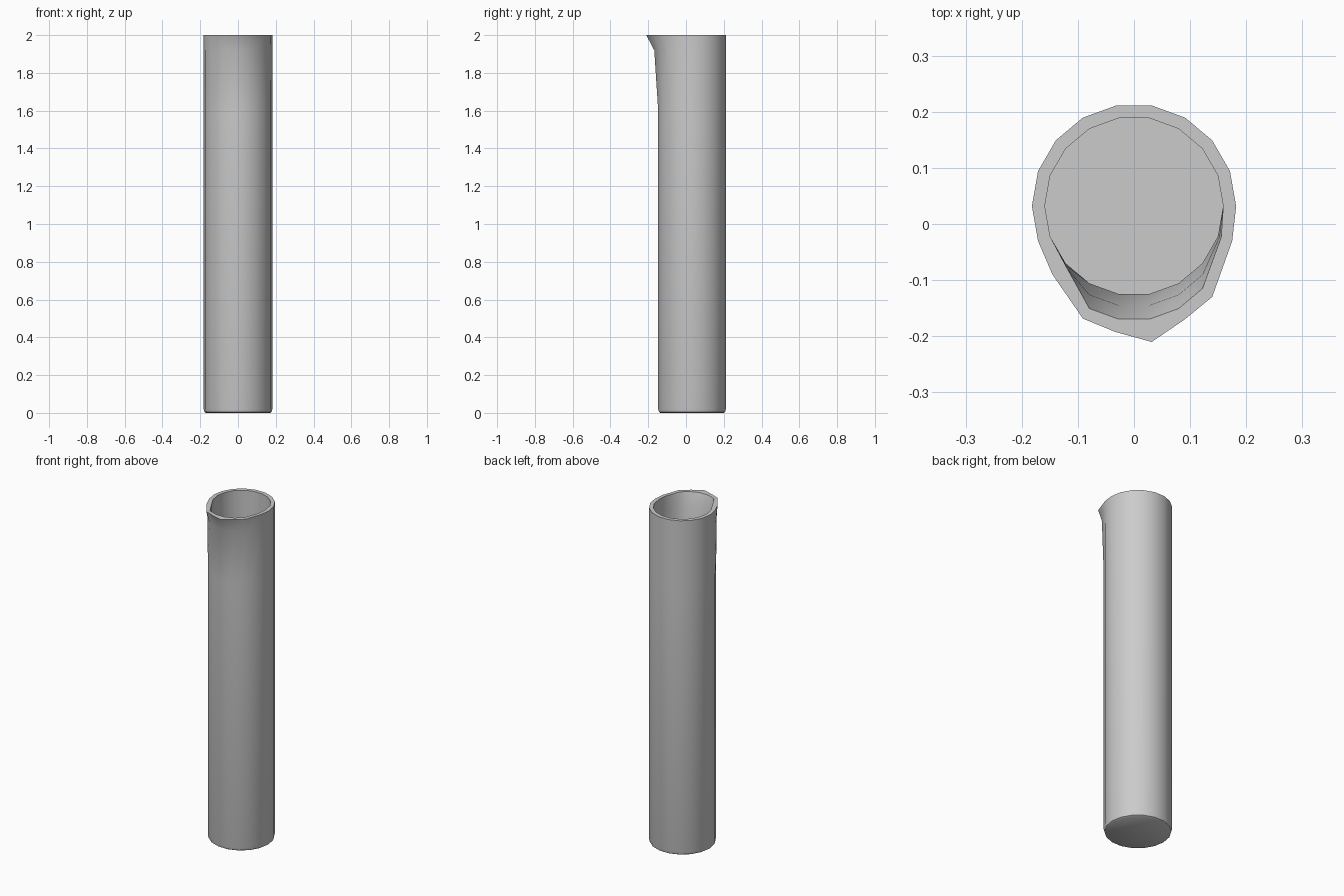
import bpy, bmesh, math

if "Cube" in bpy.data.objects:
    bpy.data.objects.remove(bpy.data.objects["Cube"])

SIDES = 18
CENTRE_Y = 0.032

# Spout displacement (dx, dy) per side index, counted from +x
OUTER_LIP = {11: (-0.006, -0.005), 12: (0.0, -0.043), 13: (-0.002, -0.045),
             14: (0.0, -0.063), 15: (0.0, -0.044), 16: (0.0, -0.045), 17: (0.004, 0.0)}
INNER_LIP = {11: (0.002, -0.008), 12: (0.0, -0.045), 13: (0.0, -0.045),
             14: (0.0, -0.045), 15: (0.0, -0.045), 16: (0.0, -0.045), 17: (0.006, -0.001)}

# Profile from outer base, up and over the rim, down to the inner floor:
# radius, height, spout offsets, spout strength
PROFILE = [
    (0.170, 0.0, {}, 0), (0.178, 0.005, {}, 0), (0.182, 0.02, {}, 0),
    (0.182, 1.6, {}, 0), (0.182, 1.92, OUTER_LIP, 0.33), (0.182, 2.0, OUTER_LIP, 1),
    (0.159, 2.0, INNER_LIP, 1), (0.159, 1.92, INNER_LIP, 0.45),
    (0.159, 1.6, {}, 0), (0.159, 0.025, {}, 0),
]


def ring(bm, radius, z, lip, strength):
    verts = []
    for i in range(SIDES):
        a = math.tau * i / SIDES
        dx, dy = lip.get(i, (0, 0))
        verts.append(bm.verts.new((radius * math.cos(a) + dx * strength,
                                   CENTRE_Y + radius * math.sin(a) + dy * strength, z)))
    return verts


# Hollow tube with pouring spout
bm = bmesh.new()
rings = [ring(bm, *p) for p in PROFILE]
for low, high in zip(rings, rings[1:]):
    for i in range(SIDES):
        j = (i + 1) % SIDES
        bm.faces.new((low[i], low[j], high[j], high[i]))

# Base and inner floor
bm.faces.new(rings[0][::-1])
bm.faces.new(rings[-1])
bmesh.ops.recalc_face_normals(bm, faces=bm.faces)

mesh = bpy.data.meshes.new("cylinder_vessel")
bm.to_mesh(mesh)
bm.free()
vessel = bpy.data.objects.new("cylinder_vessel", mesh)
bpy.context.collection.objects.link(vessel)
bpy.context.view_layer.objects.active = vessel
vessel.select_set(True)
bpy.ops.object.shade_smooth_by_angle(angle=math.radians(40))
